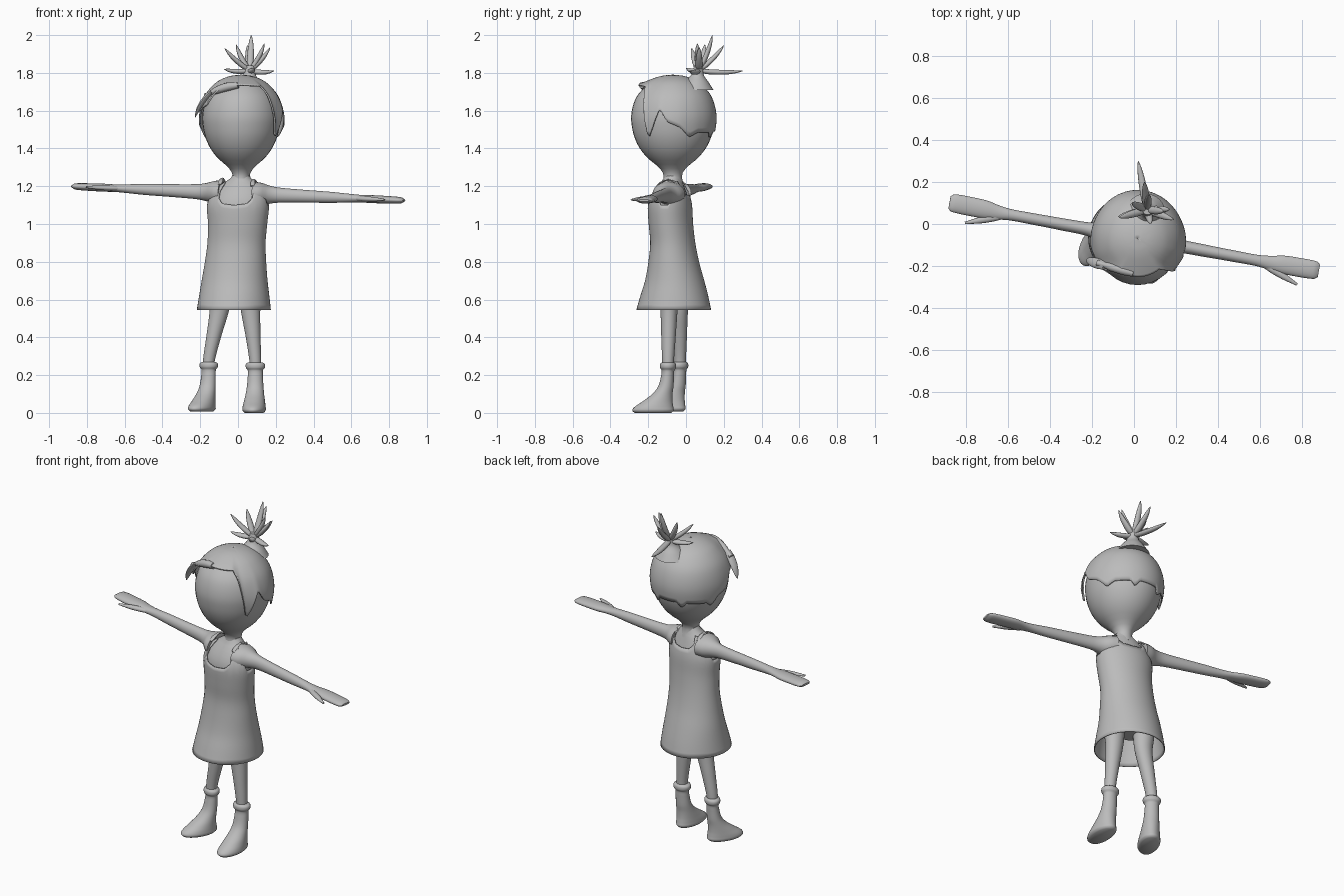
import bpy, bmesh, math
from mathutils import Matrix, Vector

grey = bpy.data.materials.new("plain grey")
grey.diffuse_color = (0.5, 0.5, 0.5, 1)
YAW = math.radians(-10.5)          # the whole body is turned a little


def lin(keys, x):
    """Straight interpolation in a list of (x, value)."""
    for (a, u), (b, v) in zip(keys, keys[1:]):
        if x <= b:
            return u + (v - u) * (x - a) / (b - a)
    return keys[-1][1]


def sample(prof, z):
    """Smooth interpolation of rows (z, cx, cy, rx, ry)."""
    n = len(prof)
    z = min(max(z, prof[0][0]), prof[-1][0])
    i = 0
    while i < n - 2 and z > prof[i + 1][0]:
        i += 1
    a, b = prof[i], prof[i + 1]
    h = b[0] - a[0]
    t = (z - a[0]) / h

    def slope(j, k):
        p, q = prof[max(j - 1, 0)], prof[min(j + 1, n - 1)]
        return (q[k] - p[k]) / (q[0] - p[0])
    return [(2*t**3 - 3*t*t + 1) * a[k] + (t**3 - 2*t*t + t) * h * slope(i, k)
            + (3*t*t - 2*t**3) * b[k] + (t**3 - t*t) * h * slope(i + 1, k)
            for k in range(1, 5)]


def loft(name, prof, mat=Matrix(), lo=None, hi=None, seg=32, rows=24, p=1,
         yaw=0, caps=True, thick=0, flare=None):
    """Stack of ellipses along z; lo/hi give an uneven lower/upper edge by angle."""
    bm = bmesh.new()
    rings = []
    for i in range(rows + 1):
        t = i / rows
        ring = []
        for s in range(seg):
            deg = 360 * s / seg
            f = math.radians(deg)
            z0 = lo(deg) if lo else prof[0][0]
            z1 = hi(deg) if hi else prof[-1][0]
            z = z1 - (z1 - z0) * t ** p
            cx, cy, rx, ry = sample(prof, z)
            k = 1 + (flare(deg) * t ** 3 if flare else 0)
            x, y = max(rx, .0005) * k * math.sin(f), -max(ry, .0005) * k * math.cos(f)
            ring.append(bm.verts.new(mat @ Vector((
                cx + x * math.cos(yaw) - y * math.sin(yaw),
                cy + x * math.sin(yaw) + y * math.cos(yaw), z))))
        rings.append(ring)
    for a, b in zip(rings, rings[1:]):
        for s in range(seg):
            bm.faces.new((a[s], b[s], b[(s + 1) % seg], a[(s + 1) % seg]))
    if caps:
        bm.faces.new(rings[0])
        bm.faces.new(rings[-1])
    bmesh.ops.recalc_face_normals(bm, faces=bm.faces)
    me = bpy.data.meshes.new(name)
    bm.to_mesh(me)
    bm.free()
    me.materials.append(grey)
    ob = bpy.data.objects.new(name, me)
    bpy.context.collection.objects.link(ob)
    bpy.ops.object.select_all(action='DESELECT')
    ob.select_set(True)
    bpy.context.view_layer.objects.active = ob
    bpy.ops.object.shade_smooth_by_angle(angle=math.radians(50))
    if thick:
        m = ob.modifiers.new("thickness", 'SOLIDIFY')
        m.thickness = thick
        m.offset = 0
    return ob


def spike(name, a, b, r, bend=0, flat=1, mat=Matrix(), tip=.1):
    """Tapered, slightly bent lock from a to b."""
    a, b = Vector(a), Vector(b)
    L = (b - a).length
    prof = [(L * t, 0, bend * 4 * t * (1 - t), r * k, r * k * flat)
            for t, k in ((0, .75), (.25, 1), (.6, .9), (.85, .55), (1, tip))]
    m = Matrix.Translation(a) @ (b - a).to_track_quat('Z', 'Y').to_matrix().to_4x4()
    return loft(name, prof, mat @ m, seg=12, rows=12)


# head with narrow neck
HC = Vector((.02, -.07, 1.54))
head = [(z, .017, -.07, r, r * 1.07) for z, r in (
    (1.20, .055), (1.25, .045), (1.28, .053), (1.31, .08), (1.35, .125), (1.40, .163),
    (1.46, .190), (1.52, .203), (1.57, .206), (1.63, .196), (1.68, .175), (1.73, .132),
    (1.755, .092), (1.770, .046), (1.775, 0))]
loft("head", head, rows=36, p=1.5, seg=36)

# hair cap with jagged hairline, angles counted from the front towards +x
hairline = [(0, 1.735), (36, 1.73), (44, 1.69), (50, 1.58), (55, 1.45), (63, 1.51),
            (73, 1.61), (83, 1.54), (100, 1.51), (113, 1.46), (126, 1.485), (150, 1.485),
            (157, 1.455), (164, 1.49), (195, 1.49), (202, 1.455), (210, 1.485),
            (240, 1.48), (248, 1.455), (260, 1.51), (275, 1.53), (287, 1.61),
            (305, 1.63), (318, 1.70), (330, 1.735), (360, 1.735)]
flares = [(0, .2), (34, .16), (48, .05), (70, .06), (100, .05), (130, .01), (240, .0),
          (300, .04), (325, .16), (360, .2)]
hair = [(HC.z + (z - HC.z) * 1.05, .017, -.07, rx * 1.05, ry * 1.03)
        for z, cx, cy, rx, ry in head]
loft("hair_cap", hair, lo=lambda d: lin(hairline, d), flare=lambda d: lin(flares, d),
     seg=120, rows=20, p=1.7, caps=False, thick=.008)
spike("fringe_root", (0, -.235, 1.735), (-.175, -.185, 1.675), .022, bend=.012, tip=.7)
spike("fringe_lock", (-.14, -.20, 1.70), (-.227, -.17, 1.565), .024, bend=.012, flat=.5)

# topknot
loft("topknot_stem", [(1.71, .055, .05, .095, .095), (1.75, .058, .055, .065, .065),
                      (1.785, .06, .06, .036, .036), (1.82, .063, .065, .027, .027),
                      (1.84, .065, .068, .024, .024)])
for tip in ((-.07, .03, 1.93), (-.01, .10, 1.95), (.07, .14, 2.0), (.14, .06, 1.955),
            (.05, .20, 1.945), (.02, .30, 1.81), (.19, .02, 1.81), (.17, .07, 1.935),
            (-.075, .035, 1.82), (.08, .0, 1.825)):
    spike("topknot_spike", (.062, .068, 1.812), tip, .018, bend=-.008, flat=.75)

# dress: flared, scooped at neck and armholes, open at the hem
dress = [(.545, -.022, -.065, .193, .195), (.62, -.02, -.062, .183, .176),
         (.7, -.018, -.06, .172, .153), (.8, -.013, -.065, .160, .130),
         (.9, -.008, -.07, .152, .115), (1.0, -.002, -.08, .155, .113),
         (1.1, 0, -.085, .163, .112), (1.15, .004, -.084, .152, .100),
         (1.19, .008, -.08, .128, .082), (1.22, .012, -.075, .100, .062),
         (1.24, .013, -.073, .085, .045)]
rim = [(0, 1.10), (24, 1.108), (36, 1.14), (46, 1.225), (58, 1.22), (68, 1.15), (80, 1.10),
       (100, 1.10), (112, 1.15), (122, 1.22), (136, 1.225), (146, 1.18), (160, 1.155),
       (180, 1.15)]
loft("dress", dress, hi=lambda d: lin(rim, min(d, 360 - d)), yaw=YAW, seg=72, rows=24,
     caps=False, thick=.006)

# torso inside the dress
torso = [(.64, -.02, -.06, .09, .07), (.7, -.018, -.06, .135, .10)]
torso += [(z, cx, cy, rx - .01, ry - .01) for z, cx, cy, rx, ry in dress if .75 < z < 1.2]
torso += [(1.22, .012, -.075, .085, .058), (1.24, .015, -.072, .055, .046),
          (1.27, .016, -.07, .042, .042)]
loft("torso", torso, yaw=YAW)

# arms with mitten hands, thumbs and shoulder straps
ARMS = (Matrix.Translation((0, -.065, 1.162)) @ Matrix.Rotation(YAW, 4, 'Z')
        @ Matrix.Rotation(math.radians(2.4), 4, 'Y'))
arm = [(.09, 0, -.01, .066, .088), (.13, 0, -.008, .060, .075), (.17, 0, -.003, .048, .048),
       (.22, 0, 0, .040, .033), (.35, 0, 0, .034, .029), (.5, 0, 0, .029, .027),
       (.6, 0, 0, .023, .027), (.66, 0, 0, .020, .034), (.72, 0, .003, .021, .043),
       (.8, 0, .004, .020, .045), (.86, 0, .005, .018, .044), (.885, 0, .005, .014, .040),
       (.895, 0, .005, .006, .030)]
for side, word in ((-1, "right"), (1, "left")):
    frame = ARMS @ Matrix.Diagonal((side, 1, 1, 1))
    loft(word + "_arm", arm, frame @ Matrix.Rotation(math.pi / 2, 4, 'Y'), seg=24, rows=60)
    spike(word + "_thumb", (.63, -.012, 0), (.805, -.078, 0), .017, bend=0, mat=frame,
          flat=.8, tip=.35)
    for y in (-.075, .045):
        spike(word + "_strap", (.088, y, 1.205 - 1.162), (.085, -.012, 1.238 - 1.162),
              .012, bend=.006, flat=.4, mat=frame, tip=.8)

# legs and boots
boot = [(0, 0, -.08, .05, .098), (.012, 0, -.08, .061, .110), (.03, 0, -.076, .061, .104),
        (.06, 0, -.056, .056, .080), (.10, 0, -.030, .049, .054), (.14, 0, -.012, .044, .041),
        (.2, 0, -.002, .040, .034), (.228, 0, 0, .041, .034), (.236, 0, 0, .049, .041),
        (.25, 0, 0, .052, .043), (.262, 0, 0, .048, .040), (.268, 0, 0, .036, .032)]
for word, x, y, turn, top, lift in (("left", .092, -.095, -5, (.066, -.09), 0),
                                    ("right", -.155, -.032, -28, (-.098, -.035), .008)):
    spot = Matrix.Translation((x, y, lift)) @ Matrix.Rotation(math.radians(turn), 4, 'Z')
    if lift == 0:
        loft(word + "_boot", boot, spot, rows=48)
    else:
        loft(word + "_boot", boot, spot @ Matrix.Scale(.98, 4), rows=48)
    tx, ty = top
    loft(word + "_leg", [(.2, x, y, .028, .028), (.27, x, y, .031, .031),
                         (.4, x * .55 + tx * .45, y * .55 + ty * .45, .039, .038),
                         (.55, tx, ty, .052, .046), (.64, tx, ty, .060, .056),
                         (.72, tx * .9, ty, .06, .06)], seg=24)
